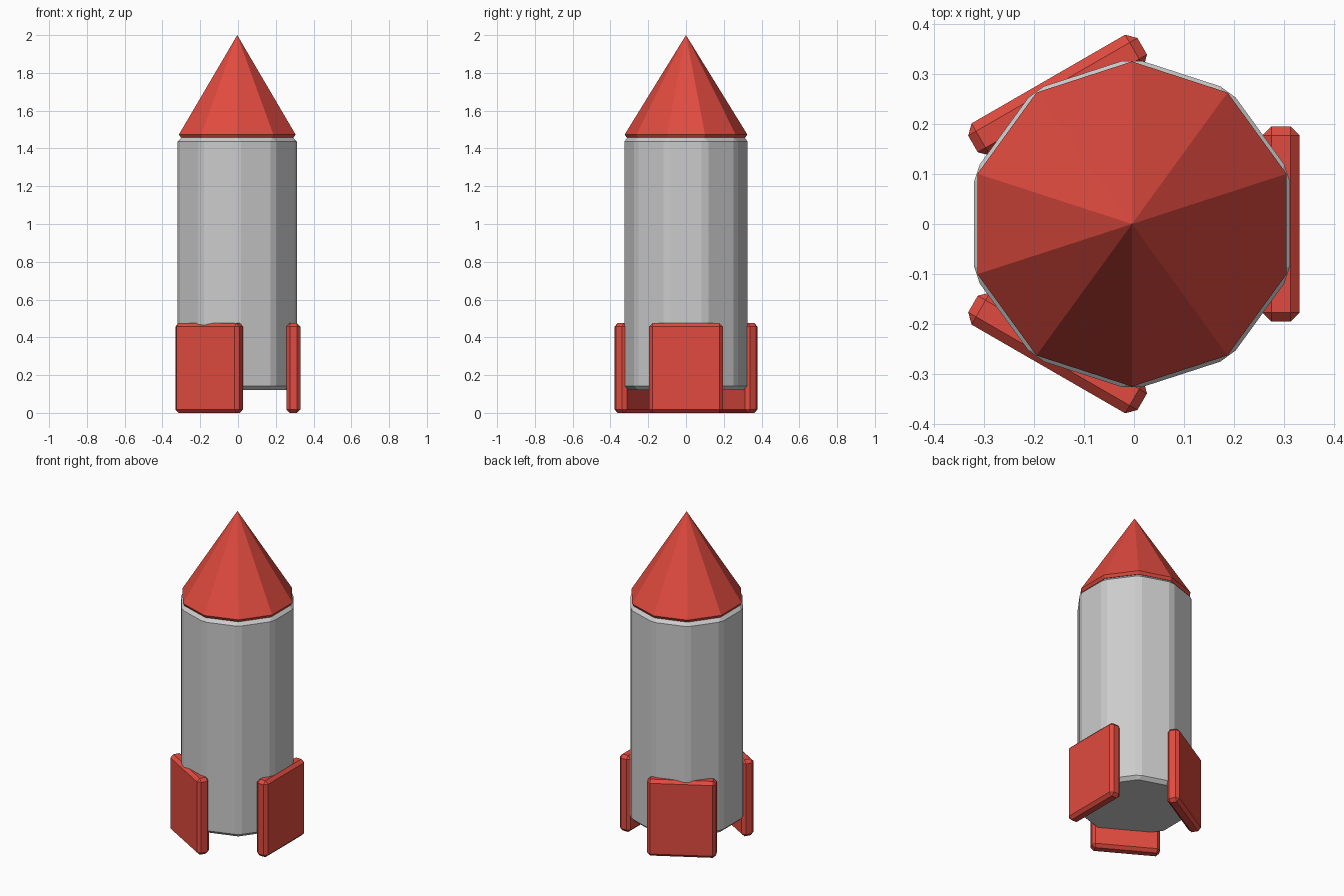
import bpy
from math import radians, cos, sin

if "Cube" in bpy.data.objects:
    bpy.data.objects.remove(bpy.data.objects["Cube"])

CX = -0.004  # rocket axis, offset so the three fins centre on x = 0

red = bpy.data.materials.new("red_paint")
red.diffuse_color = (0.75, 0.07, 0.05, 1)
red.use_nodes = True
red.node_tree.nodes["Principled BSDF"].inputs["Base Color"].default_value = red.diffuse_color


def finish(name, width, material=None):
    """Name the active object and chamfer its sharp edges."""
    ob = bpy.context.object
    ob.name = ob.data.name = name
    bpy.ops.object.transform_apply(location=False, rotation=False, scale=True)
    bevel = ob.modifiers.new("chamfer", 'BEVEL')
    bevel.width = width
    bevel.segments = 1
    bevel.limit_method = 'ANGLE'
    bevel.angle_limit = radians(33)
    if material:
        ob.data.materials.append(material)
    return ob


# Ten-sided fuselage
BOTTOM, TOP = 0.122, 1.457
bpy.ops.mesh.primitive_cylinder_add(vertices=10, radius=0.332, depth=TOP - BOTTOM,
                                    location=(CX, 0, (TOP + BOTTOM) / 2))
finish("fuselage", 0.02)

# Nose cone, tip at z = 2
bpy.ops.mesh.primitive_cone_add(vertices=10, radius1=0.335, radius2=0, depth=2 - TOP,
                                location=(CX, 0, (2 + TOP) / 2))
finish("nose_cone", 0.02, red)

# Three flat fin plates around the base
FIN_R = 0.297
for i in range(3):
    a = radians(120 * i)
    bpy.ops.mesh.primitive_cube_add(size=1, location=(CX + FIN_R * cos(a), FIN_R * sin(a), 0.2375),
                                    rotation=(0, 0, a))
    bpy.context.object.scale = (0.074, 0.39, 0.475)
    finish(f"fin_{i + 1}", 0.018, red)
